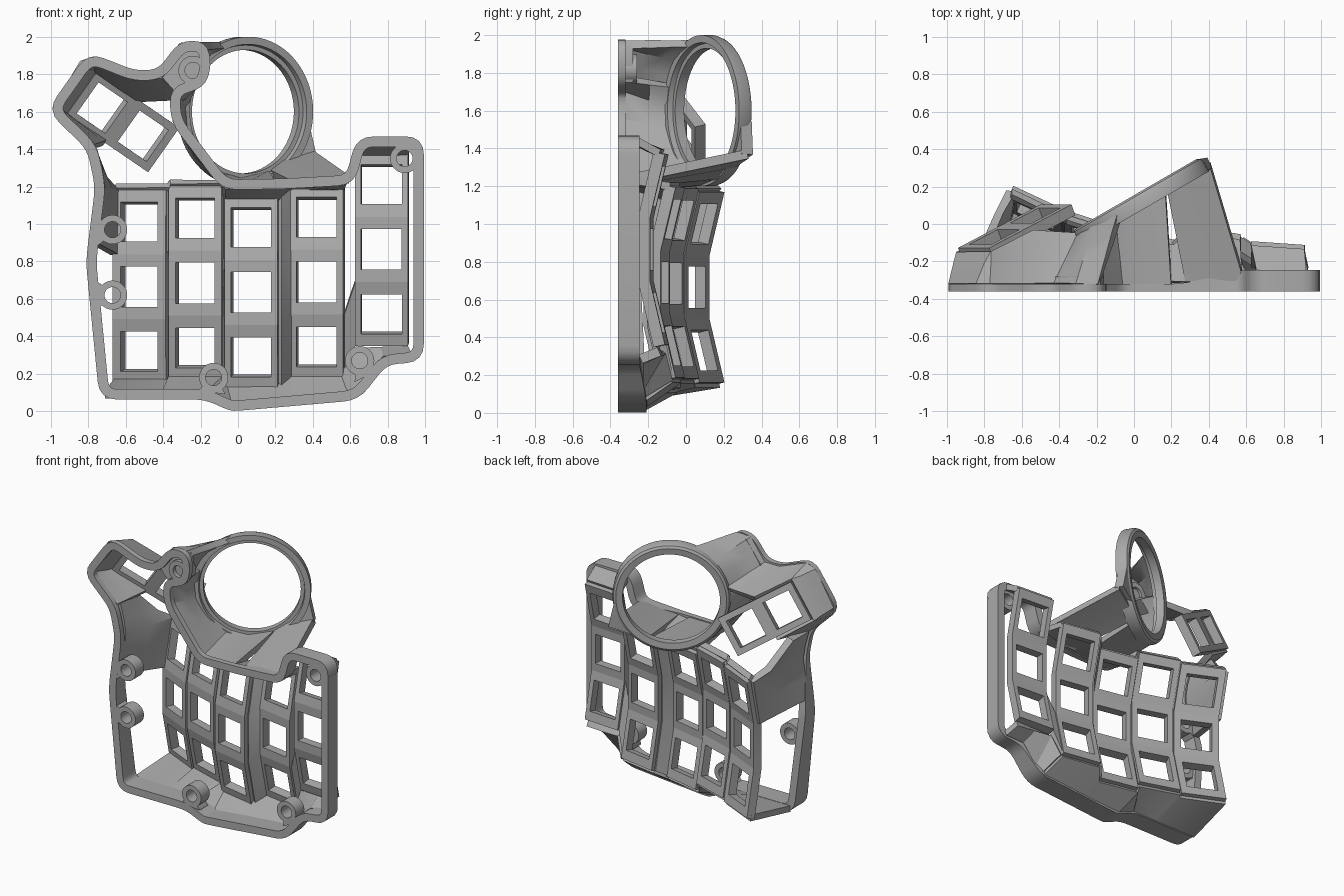
import bpy, bmesh, math
from mathutils import Vector as V

if "Cube" in bpy.data.objects:
    bpy.data.objects.remove(bpy.data.objects["Cube"])

grey = bpy.data.materials.new("plain_grey")
grey.use_nodes = True
COLOR = (0.4, 0.4, 0.4, 1)
grey.diffuse_color = COLOR
grey.node_tree.nodes["Principled BSDF"].inputs["Base Color"].default_value = COLOR


def make(name, verts, faces, thick=0, even=False, smooth=30):
    """Mesh object from points and faces, optionally thickened into a shell."""
    bm = bmesh.new()
    vs = [bm.verts.new(p) for p in verts]
    for f in faces:
        bm.faces.new([vs[i] for i in f])
    bmesh.ops.remove_doubles(bm, verts=bm.verts, dist=1e-4)
    bmesh.ops.recalc_face_normals(bm, faces=bm.faces)
    me = bpy.data.meshes.new(name)
    bm.to_mesh(me)
    bm.free()
    ob = bpy.data.objects.new(name, me)
    bpy.context.collection.objects.link(ob)
    me.materials.append(grey)
    bpy.ops.object.select_all(action="DESELECT")
    bpy.context.view_layer.objects.active = ob
    ob.select_set(True)
    if thick:
        mod = ob.modifiers.new("shell", "SOLIDIFY")
        mod.thickness, mod.offset, mod.use_even_offset = thick, 0, even
        bpy.ops.object.modifier_apply(modifier="shell")
    bpy.ops.object.shade_smooth_by_angle(angle=math.radians(smooth))
    return ob


def band(name, front, back, thick=0.04, closed=False, even=False, steps=1):
    """Wall stretched between two paths with equal point counts."""
    n = len(front)
    rows = [[V(a).lerp(V(b), k / steps) for a, b in zip(front, back)] for k in range(steps + 1)]
    faces = [(k * n + i, k * n + (i + 1) % n, (k + 1) * n + (i + 1) % n, (k + 1) * n + i)
             for k in range(steps) for i in range(n if closed else n - 1)]
    return make(name, sum(rows, []), faces, thick, even)


def at(y, *xz):
    return [V((x, y, z)) for x, z in xz]


def rounded(pts, r):
    """Round the corners of a closed path."""
    out = []
    for i, p in enumerate(pts):
        a, b = pts[i - 1], pts[(i + 1) % len(pts)]
        s = p + (a - p).normalized() * min(r, (a - p).length * 0.45)
        e = p + (b - p).normalized() * min(r, (b - p).length * 0.45)
        for k in range(5):
            t = k / 4
            out.append(s * (1 - t) ** 2 + p * 2 * t * (1 - t) + e * t * t)
    return out


def key_plate(name, left, right, hole=0.109, thick=0.062):
    """Strip of plates between two edges, each with a square opening."""
    verts, faces = [], []
    for i in range(len(left) - 1):
        c = [left[i], right[i], right[i + 1], left[i + 1]]
        mid = sum(c, V()) / 4
        u = ((c[1] - c[0]) + (c[2] - c[3])).normalized() * hole
        w = ((c[3] - c[0]) + (c[2] - c[1])).normalized() * hole
        inner = [mid - u - w, mid + u - w, mid + u + w, mid - u + w]
        o = len(verts)
        verts += c + inner
        faces += [(o + k, o + (k + 1) % 4, o + 4 + (k + 1) % 4, o + 4 + k) for k in range(4)]
    return make(name, verts, faces, thick, smooth=8)


def lathe(name, profile, center, e1, e2, n, seg):
    """Closed profile of (radius, depth) turned around axis n."""
    m = len(profile)
    verts, faces = [], []
    for s in range(seg):
        a = math.tau * s / seg
        d = e1 * math.cos(a) + e2 * math.sin(a)
        verts += [center + d * r + n * h for r, h in profile]
        t = (s + 1) % seg
        faces += [(s * m + k, s * m + (k + 1) % m, t * m + (k + 1) % m, t * m + k) for k in range(m)]
    return make(name, verts, faces)


X, Y, Z = V((1, 0, 0)), V((0, 1, 0)), V((0, 0, 1))

# Base rim: deep around the keys, shallow where a skirt carries on from it
side = [(0.6, 1.235), (0.655, 1.44), (0.965, 1.44), (0.965, 0.29), (0.78, 0.275)]
bottom = [(0.63, 0.085), (0.0, 0.03), (-0.04, 0.03), (-0.17, 0.09), (-0.715, 0.09)]
shallow = [(-0.735, 1.2), (-0.78, 1.41), (-0.985, 1.61), (-0.79, 1.885), (-0.55, 1.79),
           (-0.41, 1.8), (-0.3, 1.95), (-0.19, 1.95), (-0.17, 1.85), (-0.2, 1.75),
           (-0.34, 1.71), (-0.33, 1.55), (-0.07, 1.21), (0.25, 1.215)]
waist = (-0.785, 0.8)
band("base_rim", rounded(at(-0.36, *side, *bottom, waist, *shallow), 0.07),
     rounded(at(-0.245, *side) + at(-0.21, *bottom) + at(-0.245, waist) + at(-0.32, *shallow), 0.07),
     0.055, True, True)

# Screw bosses, the lower five with a gusset to the rim
bosses = [(-0.67, 0.97, -0.755, 0.96), (-0.67, 0.62, -0.76, 0.62), (-0.13, 0.18, -0.14, 0.1),
          (0.65, 0.27, 0.69, 0.19), (0.89, 1.35, 0.935, 1.405), (-0.24, 1.82, 0, 0)]
for i, (x, z, rx, rz) in enumerate(bosses):
    c, foot = V((x, -0.31, z)), V((rx, -0.31, rz))
    lathe(f"screw_boss_{i + 1}", [(0.078, -0.05), (0.043, -0.05), (0.043, 0.05), (0.078, 0.05)],
          c, X, Z, Y, 32)
    if i < 5:
        d = (foot - c).normalized()
        w = d.cross(Y)
        inner = c + d * 0.055
        make(f"boss_gusset_{i + 1}", [inner + w * 0.055, inner - w * 0.055,
                                      foot - w * 0.075, foot + w * 0.075], [(0, 1, 2, 3)], 0.098)

# Plate closing the upper tab
make("tab_plate", at(-0.305, (-0.42, 1.8), (-0.3, 1.96), (-0.18, 1.95), (-0.16, 1.85),
                     (-0.19, 1.75), (-0.34, 1.71)), [range(6)], 0.05)

# Finger key columns: centre x, depth, tilt, centre z
columns = [(-0.515, 0.03, 25, 0.665), (-0.22, -0.085, 18, 0.685), (0.075, -0.165, 12, 0.635),
           (0.425, -0.14, 10, 0.69), (0.768, -0.212, 4, 0.865)]
edges = []
for i, (x, y, tilt, z) in enumerate(columns):
    pair = []
    for s in (-1, 1):
        dy = -s * 0.142 * math.tan(math.radians(tilt))
        pair.append([V((x + s * 0.142, y + dy + rise, z + h)) for h, rise in
                     ((-0.51, 0.08), (-0.17, 0), (0.17, 0), (0.51, 0.08))])
    edges.append(pair)
    key_plate(f"key_column_{i + 1}", *pair)

# Webs between neighbouring columns
for i, (a, b) in enumerate([(2, 4), (0, 4), (0, 4), (0, 2)]):
    band(f"column_web_{i + 1}", edges[i][1][a:b], edges[i + 1][0][a:b], 0.04)

# Walls from the rim to the column ends
low = [e[s][0] for e in edges[:4] for s in (0, 1)]
band("bottom_wall", at(-0.22, (-0.71, 0.09), (-0.4, 0.09), (-0.36, 0.09), (-0.17, 0.09),
                       (-0.04, 0.035), (0.22, 0.05), (0.3, 0.057), (0.61, 0.085)), low, 0.045)
o_left, o_right = (edges[4][s][0] - Z * 0.03 for s in (0, 1))
band("outer_bottom_wall", at(-0.24, (0.61, 0.085), (0.66, 0.13), (0.78, 0.275), (0.93, 0.285)),
     [edges[3][1][0], o_left, o_left.lerp(o_right, 0.5), o_right], 0.05)
band("outer_top_wall", at(-0.26, (0.655, 1.43), (0.92, 1.44)), [edges[4][0][3], edges[4][1][3]])
band("top_wall", at(-0.31, (-0.07, 1.21), (0.2, 1.21), (0.3, 1.22), (0.58, 1.235)),
     [e[s][3] for e in edges[2:4] for s in (0, 1)])

# Thumb key plate
u = V((0.76, 0.4, -0.52)).normalized()
v = V((0.57, 0, 0.81)).normalized()
A = V((-0.74, -0.1, 1.63))
thumb_low = [A + u * k - v * 0.145 for k in (-0.14, 0.15, 0.44)]
thumb_high = [p + v * 0.29 for p in thumb_low]
key_plate("thumb_key_plate", thumb_low, thumb_high, 0.102)

# Tilted ball ring
a30 = math.radians(30)
e1, nrm = V((math.cos(a30), math.sin(a30), 0)), V((-math.sin(a30), math.cos(a30), 0))
center = V((0.03, 0.125, 1.6))
lathe("ball_ring", [(0.4, -0.05), (0.36, -0.05), (0.355, -0.02), (0.33, -0.02),
                    (0.33, 0.035), (0.375, 0.04), (0.392, 0.03), (0.4, 0.01)],
      center, e1, Z, nrm, 96)


def ring(deg, r=0.375):
    t = math.radians(deg)
    return center + e1 * r * math.cos(t) + Z * r * math.sin(t)


# Skirt around the thumb plate, running on into the ring
bl, bm_, br = thumb_low
tl, tm, tr = thumb_high
band("thumb_skirt", at(-0.325, (-0.78, 1.41), (-0.94, 1.57), (-0.97, 1.62), (-0.83, 1.855),
                       (-0.77, 1.875), (-0.55, 1.79), (-0.42, 1.795), (-0.36, 1.87),
                       (-0.3, 1.95), (-0.19, 1.95)),
     [bm_, bl, bl, tl, tl, tm, ring(168), ring(152), ring(135), ring(108)], 0.045, steps=3)

# Inner wall from the rim to the ring
band("ring_side_wall", at(-0.325, (-0.2, 1.77), (-0.33, 1.71), (-0.33, 1.55), (-0.2, 1.38), (-0.07, 1.21)),
     [ring(160), ring(178), ring(196), ring(220), ring(245)], 0.04, steps=2)

# Shelf under the ring, split by a slot
band("ring_shelf", at(-0.325, (-0.07, 1.21), (0.06, 1.21), (0.2, 1.21)),
     [ring(245), ring(268), ring(295)], 0.045)
corner = V((0.405, 0.325, 1.37))
band("ring_shelf_outer", at(-0.3, (0.28, 1.215), (0.42, 1.225), (0.59, 1.24)),
     [ring(297), ring(312), corner], 0.05)
band("ring_corner", [ring(297), ring(312), ring(330), ring(350)],
     [ring(312), corner, corner, ring(352, 0.39)], 0.065)

# Curved side wall joining the rim to the inner column
left = edges[0][0]
band("inner_side_wall", at(-0.3, (-0.775, 0.9), (-0.755, 1.05), (-0.735, 1.2), (-0.75, 1.3), (-0.78, 1.41)),
     [left[2], left[2].lerp(left[3], 0.5), left[3], V((-0.72, 0.06, 1.24)), V((-0.79, -0.1, 1.42))],
     0.05, steps=2)
tops = [e[s][3] for e in edges[:2] for s in (0, 1)]
band("inner_top_strip", tops + [edges[2][0][3]],
     [p + V((0, -0.03, 0.03)) for p in tops] + [V((-0.07, -0.12, 1.21))], 0.035)
